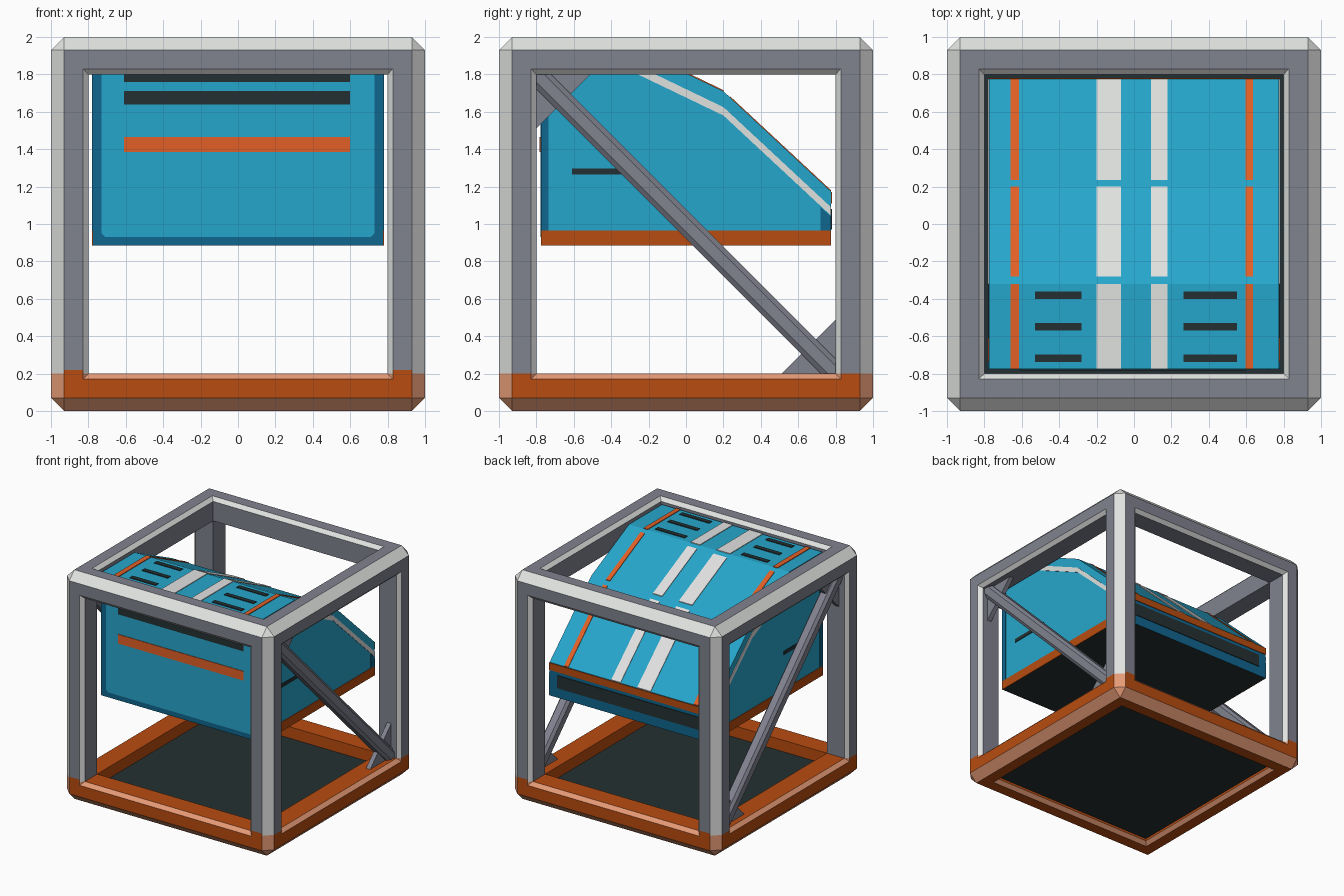
import bpy, bmesh
from itertools import product
from mathutils import Vector

if "Cube" in bpy.data.objects:
    bpy.data.objects.remove(bpy.data.objects["Cube"])


def mat(name, hexcol):
    lin = []
    for i in (0, 2, 4):
        c = int(hexcol[i:i + 2], 16) / 255
        lin.append(c / 12.92 if c <= 0.04045 else ((c + 0.055) / 1.055) ** 2.4)
    m = bpy.data.materials.new(name)
    m.diffuse_color = (*lin, 1)
    m.use_nodes = True
    m.node_tree.nodes["Principled BSDF"].inputs["Base Color"].default_value = m.diffuse_color
    return m


GREY = mat("frame grey", "80828F")
LIGHT = mat("light grey", "E0E2E0")
RUST = mat("rust orange", "B84C10")
SALMON = mat("pale orange", "E69B76")
ORANGE = mat("bright orange", "E26026")
BLUE = mat("panel blue", "26A6CC")
NAVY = mat("dark blue", "10668E")
DARK = mat("near black", "243032")


def finish(name, bm, mats):
    bmesh.ops.recalc_face_normals(bm, faces=bm.faces)
    me = bpy.data.meshes.new(name)
    bm.to_mesh(me)
    bm.free()
    for m in mats:
        me.materials.append(m)
    ob = bpy.data.objects.new(name, me)
    bpy.context.collection.objects.link(ob)
    return ob


def prism(name, pts, vec, *mats, rule=None):
    """Polygon swept along a vector; rule picks a material from the normal."""
    bm = bmesh.new()
    a = [bm.verts.new(p) for p in pts]
    b = [bm.verts.new(Vector(p) + Vector(vec)) for p in pts]
    bm.faces.new(a)
    bm.faces.new(b[::-1])
    for i in range(len(a)):
        j = (i + 1) % len(a)
        bm.faces.new((a[i], b[i], b[j], a[j]))
    bmesh.ops.recalc_face_normals(bm, faces=bm.faces)
    if rule:
        for f in bm.faces:
            f.normal_update()
            f.material_index = rule(f.normal)
    return finish(name, bm, mats)


def box(name, x, y, z, m):
    return prism(name, [(x[0], y[0], z[0]), (x[1], y[0], z[0]),
                        (x[1], y[1], z[0]), (x[0], y[1], z[0])], (0, 0, z[1] - z[0]), m)


# Chamfered cube frame: four nested rings per side, edge chamfers, corner triangles
bm = bmesh.new()


def face(pts, kind):
    f = bm.faces.new([bm.verts.new((p[0], p[1], p[2] + 1)) for p in pts])
    f.material_index = kind


def pt(a, va, vb, vc):
    p = [0, 0, 0]
    p[a], p[(a + 1) % 3], p[(a + 2) % 3] = va, vb, vc
    return p


rings = [(0.93, 1), (0.83, 1), (0.8, 0.97), (0.8, 0.8)]
loop = [(1, 1), (-1, 1), (-1, -1), (1, -1)]
for a, s in product(range(3), (-1, 1)):
    for k in range(3):
        (r0, d0), (r1, d1) = rings[k], rings[k + 1]
        for i in range(4):
            u, v = loop[i], loop[(i + 1) % 4]
            face([pt(a, s * d0, r0 * u[0], r0 * u[1]), pt(a, s * d0, r0 * v[0], r0 * v[1]),
                  pt(a, s * d1, r1 * v[0], r1 * v[1]), pt(a, s * d1, r1 * u[0], r1 * u[1])], k % 2)
    for t in (-1, 1):
        face([pt(a, s, t * 0.93, -0.93), pt(a, s, t * 0.93, 0.93),
              pt(a, s * 0.93, t, 0.93), pt(a, s * 0.93, t, -0.93)], 1)
for i, j, k in product((-1, 1), repeat=3):
    face([(i, j * 0.93, k * 0.93), (i * 0.93, j, k * 0.93), (i * 0.93, j * 0.93, k)], 1)
bmesh.ops.remove_doubles(bm, verts=bm.verts, dist=1e-4)
# Orange lower band, slightly higher on the front and back posts
for h in (0.2, 0.22):
    bmesh.ops.bisect_plane(bm, geom=bm.verts[:] + bm.edges[:] + bm.faces[:], dist=1e-4,
                           plane_co=(0, 0, h), plane_no=(0, 0, 1))
for f in bm.faces:
    f.normal_update()
    c = f.calc_center_median()
    top = 0.221 if abs(f.normal.y) > 0.9 and abs(c.y) > 0.99 else 0.201
    if c.z < top:
        f.material_index += 2
finish("cube_frame", bm, (GREY, LIGHT, RUST, SALMON))

# Floor panel
box("floor_panel", (-0.81, 0.81), (-0.81, 0.81), (0.05, 0.1), DARK)

# Diagonal braces and corner gussets on both sides
for s, side in ((1, "right"), (-1, "left")):
    sec = [(0.05, 0.03), (0.03, 0.055), (-0.03, 0.055), (-0.05, 0.03),
           (-0.05, -0.03), (-0.03, -0.055), (0.03, -0.055), (0.05, -0.03)]
    prism(side + "_brace", [(s * 0.9 + u, -0.82 + v * 0.707, 1.82 + v * 0.707) for u, v in sec],
          (0, 1.64, -1.64), GREY)
    for t, end in ((-1, "upper"), (1, "lower")):
        y, z = 0.81 * t, 1 - 0.81 * t
        prism(f"{side}_{end}_gusset", [(s * 0.88, y, z), (s * 0.88, y - 0.31 * t, z),
                                       (s * 0.88, y, z + 0.31 * t)], (s * 0.04, 0, 0), GREY)

# Hanging body with folded roof
W, Y, Z0, T = 0.775, 0.775, 0.885, 0.006
ROOF = [(-Y, 1.96), (-0.32, 1.96), (0.2, 1.71), (Y, 1.175)]


def roof_z(y):
    for (y0, z0), (y1, z1) in zip(ROOF, ROOF[1:]):
        if y <= y1 + 1e-6:
            return z0 + (z1 - z0) * (y - y0) / (y1 - y0)


prism("body", [(-W, y, z) for y, z in [(-Y, Z0)] + ROOF + [(Y, Z0)]], (2 * W, 0, 0),
      BLUE, NAVY, DARK, rule=lambda n: 2 if n.z < -0.9 else (1 if abs(n.y) > 0.9 else 0))

# Roof stripes, broken at each fold
spans = [(-Y, -0.32), (-0.28, 0.2), (0.235, Y)]
stripes = [(-0.2, -0.07, LIGHT), (0.09, 0.18, LIGHT), (-0.66, -0.615, ORANGE), (0.595, 0.635, ORANGE)]
for (x0, x1, m), (y0, y1) in product(stripes, spans):
    prism("roof_stripe", [(x0, y0, roof_z(y0)), (x1, y0, roof_z(y0)),
                          (x1, y1, roof_z(y1)), (x0, y1, roof_z(y1))], (0, 0, T), m)

# Roof vents
for (x0, x1), y in product([(-0.53, -0.28), (0.265, 0.55)], (-0.38, -0.55, -0.717)):
    box("roof_vent", (x0, x1), (y - 0.02, y + 0.02), (1.96, 1.96 + T), DARK)

# Front panel with clipped corners, slots and stripe
c = 0.02
prism("front_panel", [(-0.73 + c, -Y, 0.93), (0.73 - c, -Y, 0.93), (0.73, -Y, 0.93 + c), (0.73, -Y, 1.92 - c),
                      (0.73 - c, -Y, 1.92), (-0.73 + c, -Y, 1.92), (-0.73, -Y, 1.92 - c), (-0.73, -Y, 0.93 + c)],
      (0, -0.004, 0), BLUE)
for name, z0, z1, m in (("front_slot", 1.64, 1.71, DARK), ("front_slot", 1.76, 1.83, DARK),
                        ("front_stripe", 1.385, 1.465, ORANGE)):
    box(name, (-0.61, 0.6), (-Y - 0.009, -Y - 0.002), (z0, z1), m)

# Back lip and window
box("back_lip", (-W, W), (Y, Y + T), (1.11, 1.172), RUST)
box("back_window", (-0.7, 0.7), (Y, Y + T), (0.97, 1.08), DARK)

# Side skirts, corner trims, vents and roofline stripes
for s, side in ((1, "right"), (-1, "left")):
    def plate(name, pts, m):
        prism(f"{side}_{name}", [(s * W, y, z) for y, z in pts], (s * 0.005, 0, 0), m)

    def rect(name, y0, y1, z0, z1, m):
        plate(name, [(y0, z0), (y1, z0), (y1, z1), (y0, z1)], m)

    rect("skirt", -Y, Y, Z0, 0.965, RUST)
    rect("front_trim", -Y, -0.735, 0.965, 1.92, NAVY)
    plate("back_trim", [(0.72, 0.965), (Y, 0.965), (Y, 1.04), (0.72, 1.09)], NAVY)
    rect("side_vent", -0.61, -0.24, 1.265, 1.297, DARK)
    ys = (-0.32, 0.2, Y)
    plate("roofline_stripe", [(y, roof_z(y) - 0.085) for y in ys]
          + [(y, roof_z(y) - 0.13) for y in ys[::-1]], LIGHT)
